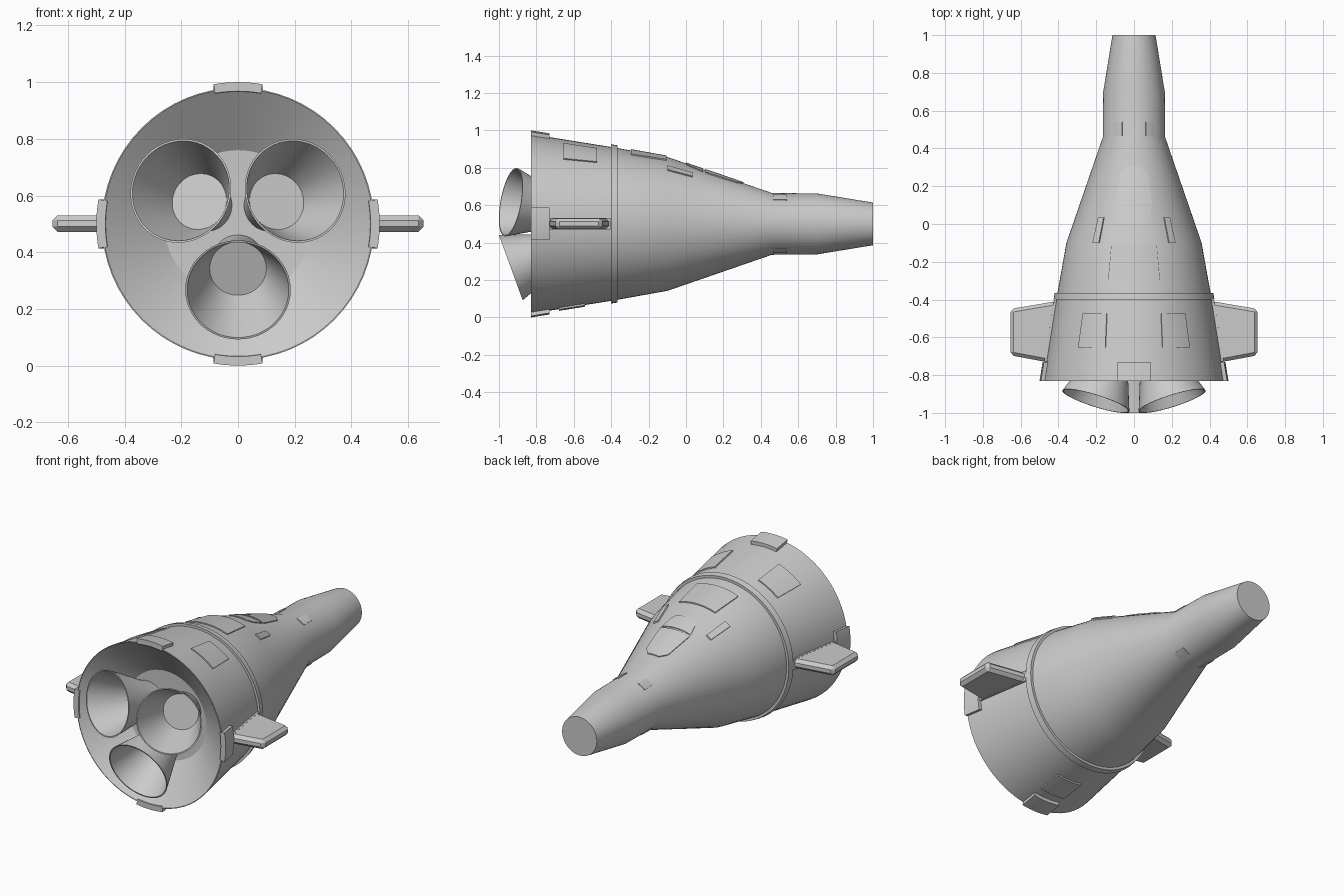
import bpy, bmesh, math
from mathutils import Matrix, Vector

if "Cube" in bpy.data.objects:
    bpy.data.objects.remove(bpy.data.objects["Cube"])

CZ = 0.5  # height of the hull axis
HULL = [(-0.83, 0.48), (-0.38, 0.408), (-0.10, 0.358), (0.46, 0.165), (0.70, 0.163), (1.0, 0.114)]


def hull_r(y):
    for (y0, r0), (y1, r1) in zip(HULL, HULL[1:]):
        if y <= y1:
            return r0 + (r1 - r0) * (y - y0) / (y1 - y0)
    return HULL[-1][1]


def finish(name, bm, smooth=True):
    bmesh.ops.remove_doubles(bm, verts=bm.verts, dist=1e-5)
    bmesh.ops.recalc_face_normals(bm, faces=bm.faces)
    me = bpy.data.meshes.new(name)
    bm.to_mesh(me)
    bm.free()
    ob = bpy.data.objects.new(name, me)
    bpy.context.collection.objects.link(ob)
    if smooth:
        bpy.ops.object.select_all(action='DESELECT')
        ob.select_set(True)
        bpy.context.view_layer.objects.active = ob
        bpy.ops.object.shade_smooth_by_angle(angle=math.radians(30))
    return ob


def lathe(name, profile, matrix, steps=64, closed=False):
    """Spin (axial, radius) points about local z, then place with matrix."""
    bm = bmesh.new()
    pts = profile + profile[:1] if closed else profile
    vs = [bm.verts.new((r, 0, a)) for a, r in pts]
    es = [bm.edges.new(p) for p in zip(vs, vs[1:])]
    bmesh.ops.spin(bm, geom=vs + es, cent=(0, 0, 0), axis=(0, 0, 1),
                   angle=2 * math.pi, steps=steps, use_duplicate=False)
    bmesh.ops.remove_doubles(bm, verts=bm.verts, dist=1e-5)
    bm.transform(matrix)
    return finish(name, bm)


def panel(name, rows, h, turn=0.0, mirror_x=False, mirror_z=False, cols=8):
    """Raised plate following the hull; rows are (y, x0, x1) seen from above,
    turned about the hull axis by `turn` degrees."""
    bm = bmesh.new()
    layers = []
    for lift in (h, -0.012):
        grid = []
        for y, x0, x1 in rows:
            r = hull_r(y)
            a0, a1 = math.asin(x0 / r), math.asin(x1 / r)
            line = []
            for i in range(cols + 1):
                a = a0 + (a1 - a0) * i / cols + math.radians(turn)
                x, z = math.sin(a) * (r + lift), math.cos(a) * (r + lift)
                line.append(bm.verts.new((-x if mirror_x else x, y,
                                          CZ + (-z if mirror_z else z))))
            grid.append(line)
        for a, b in zip(grid, grid[1:]):
            for i in range(cols):
                bm.faces.new((a[i], a[i + 1], b[i + 1], b[i]))
        layers.append(grid)

    def rim(g):
        return (g[0] + [l[-1] for l in g[1:-1]] + g[-1][::-1]
                + [l[0] for l in g[-2:0:-1]])
    t, b = rim(layers[0]), rim(layers[1])
    for i in range(len(t)):
        j = (i + 1) % len(t)
        bm.faces.new((t[i], t[j], b[j], b[i]))
    return finish(name, bm)


# Hull with closed nose and dished tail
along_y = Matrix.Translation((0, 0, CZ)) @ Matrix.Rotation(-math.pi / 2, 4, 'X')
lathe("hull", [(-0.66, 0), (-0.67, 0.26), (-0.83, 0.476)] + HULL + [(1.0, 0)], along_y)

# Raised band around the hull
lathe("hull_band", [(-0.40, 0.39), (-0.40, 0.426), (-0.365, 0.420), (-0.365, 0.39)],
      along_y, closed=True)

# Three engine bells, splayed outward
tilt = math.radians(20)
for i, deg in enumerate((30, 150, 270)):
    radial = Vector((math.cos(math.radians(deg)), 0, math.sin(math.radians(deg))))
    axis = radial * math.sin(tilt) + Vector((0, -math.cos(tilt), 0))
    throat = Vector((0, -0.937, CZ)) + radial * 0.233 - axis * 0.22
    place = Matrix.Translation(throat) @ axis.to_track_quat('Z', 'Y').to_matrix().to_4x4()
    lathe(f"engine_bell_{i + 1}",
          [(0, 0), (0, 0.10), (0.22, 0.179), (0.22, 0.186), (0, 0.108), (-0.10, 0.09), (-0.10, 0)],
          place, steps=48)

# Four tail pads
for i in range(4):
    panel(f"tail_pad_{i + 1}", [(-0.83, -0.083, 0.083), (-0.73, -0.083, 0.083)], 0.02, turn=90 * i)

# Belly panel and dorsal hatch
panel("belly_panel", [(-0.68, -0.08, 0.08), (-0.54, -0.08, 0.08)], 0.009, turn=180)
panel("dorsal_hatch", [(-0.295, -0.135, 0.135), (-0.105, -0.117, 0.117)], 0.007)

# Windshield and the fairing behind it
panel("windshield", [(0.105, -0.094, 0.094), (0.27, -0.07, 0.07), (0.308, -0.036, 0.036)], 0.006)
panel("canopy_fairing", [(0.0, -0.06, 0.06), (0.03, -0.08, 0.08), (0.092, -0.093, 0.093)], 0.005)

for side, mx in (("right", False), ("left", True)):
    # Shoulder panels, side vents and nose thruster plates
    panel(f"shoulder_panel_{side}", [(-0.655, 0.15, 0.292), (-0.475, 0.142, 0.268)], 0.007, mirror_x=mx)
    panel(f"side_vent_{side}", [(-0.10, 0.183, 0.216), (0.035, 0.157, 0.186)], 0.008, mirror_x=mx)
    for level, mz in (("upper", False), ("lower", True)):
        panel(f"nose_thruster_{level}_{side}", [(0.465, 0.062, 0.105), (0.54, 0.062, 0.105)],
              0.004, mirror_x=mx, mirror_z=mz, cols=4)

    # Fin root strip
    panel(f"fin_root_{side}", [(-0.728, -0.03, 0.03), (-0.405, -0.03, 0.03)], 0.012,
          turn=90, mirror_x=mx, cols=4)

    # Swept fin with chamfered edges
    s = -1 if mx else 1
    bm = bmesh.new()
    f = bm.faces.new([bm.verts.new((s * x, y, CZ - 0.028)) for x, y in
                      ((0.36, -0.40), (0.655, -0.45), (0.655, -0.695), (0.36, -0.75))])
    ext = bmesh.ops.extrude_face_region(bm, geom=[f])
    bmesh.ops.translate(bm, vec=(0, 0, 0.058),
                        verts=[v for v in ext["geom"] if isinstance(v, bmesh.types.BMVert)])
    fin = finish(f"fin_{side}", bm, smooth=False)
    bev = fin.modifiers.new("chamfer", 'BEVEL')
    bev.width = 0.018
    bev.segments = 1
